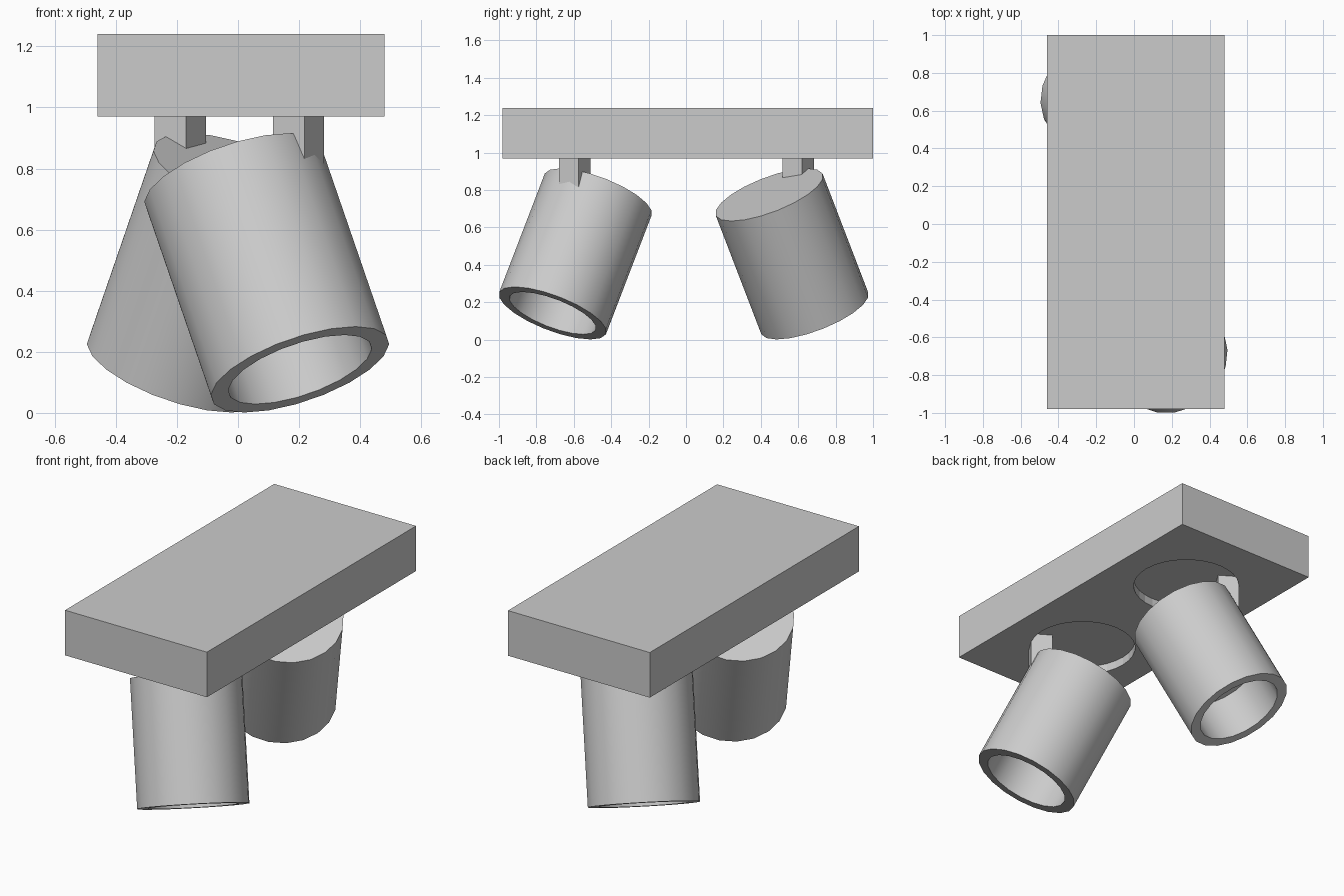
import bpy, bmesh, math
from mathutils import Vector, Matrix

if "Cube" in bpy.data.objects:
    bpy.data.objects.remove(bpy.data.objects["Cube"])


def make_object(name, bm):
    bmesh.ops.remove_doubles(bm, verts=bm.verts, dist=1e-5)
    bmesh.ops.recalc_face_normals(bm, faces=bm.faces)
    mesh = bpy.data.meshes.new(name)
    bm.to_mesh(mesh)
    bm.free()
    obj = bpy.data.objects.new(name, mesh)
    bpy.context.collection.objects.link(obj)
    return obj


def box(name, centre, size, angle=0.0):
    bm = bmesh.new()
    bmesh.ops.create_cube(bm, size=1)
    bm.transform(Matrix.Diagonal((*size, 1)))
    obj = make_object(name, bm)
    obj.location = centre
    obj.rotation_euler.z = angle
    return obj


def lathe(name, profile, sides):
    bm = bmesh.new()
    verts = [bm.verts.new((r, 0, z)) for r, z in profile]
    edges = [bm.edges.new(pair) for pair in zip(verts, verts[1:])]
    bmesh.ops.spin(bm, geom=verts + edges, cent=(0, 0, 0), axis=(0, 0, 1),
                   angle=2 * math.pi, steps=sides, use_duplicate=False)
    return make_object(name, bm)


def smooth(obj):
    bpy.ops.object.select_all(action='DESELECT')
    obj.select_set(True)
    bpy.context.view_layer.objects.active = obj
    bpy.ops.object.shade_smooth_by_angle(angle=math.radians(35))


# ceiling plate
plate = box("ceiling_plate", (0.01, 0.01, 1.105), (0.94, 1.98, 0.27))


def spotlight(label, top, bottom, arm_xy, recess_xy):
    top, bottom = Vector(top), Vector(bottom)
    axis = bottom - top
    length = axis.length

    # lamp can: closed at the top, hollow mouth at the bottom
    can = lathe(label + "_lamp_can",
                [(0, 0), (0.307, 0), (0.307, -length), (0.247, -length),
                 (0.247, -length + 0.26), (0, -length + 0.26)], 20)
    can.location = top
    can.rotation_mode = 'QUATERNION'
    can.rotation_quaternion = axis.to_track_quat('-Z', 'Y')
    smooth(can)

    # square arm from plate into the can
    box(label + "_arm", (*arm_xy, 0.89), (0.122, 0.122, 0.30),
        math.radians(-32))

    # round recess in the underside of the plate
    cutter = lathe(label + "_recess_cutter",
                   [(0, 0.9), (0.30, 0.9), (0.30, 1.02), (0, 1.02)], 32)
    cutter.location = (*recess_xy, 0)
    cutter.hide_render = True
    cutter.hide_set(True)
    mod = plate.modifiers.new(label + "_recess", 'BOOLEAN')
    mod.operation = 'DIFFERENCE'
    mod.solver = 'EXACT'
    mod.object = cutter


spotlight("front", (-0.015, -0.47, 0.775), (0.203, -0.713, 0.142),
          (0.198, -0.594), (0.01, -0.445))
spotlight("back", (0.015, 0.445, 0.775), (-0.203, 0.688, 0.142),
          (-0.189, 0.60), (0.01, 0.475))
